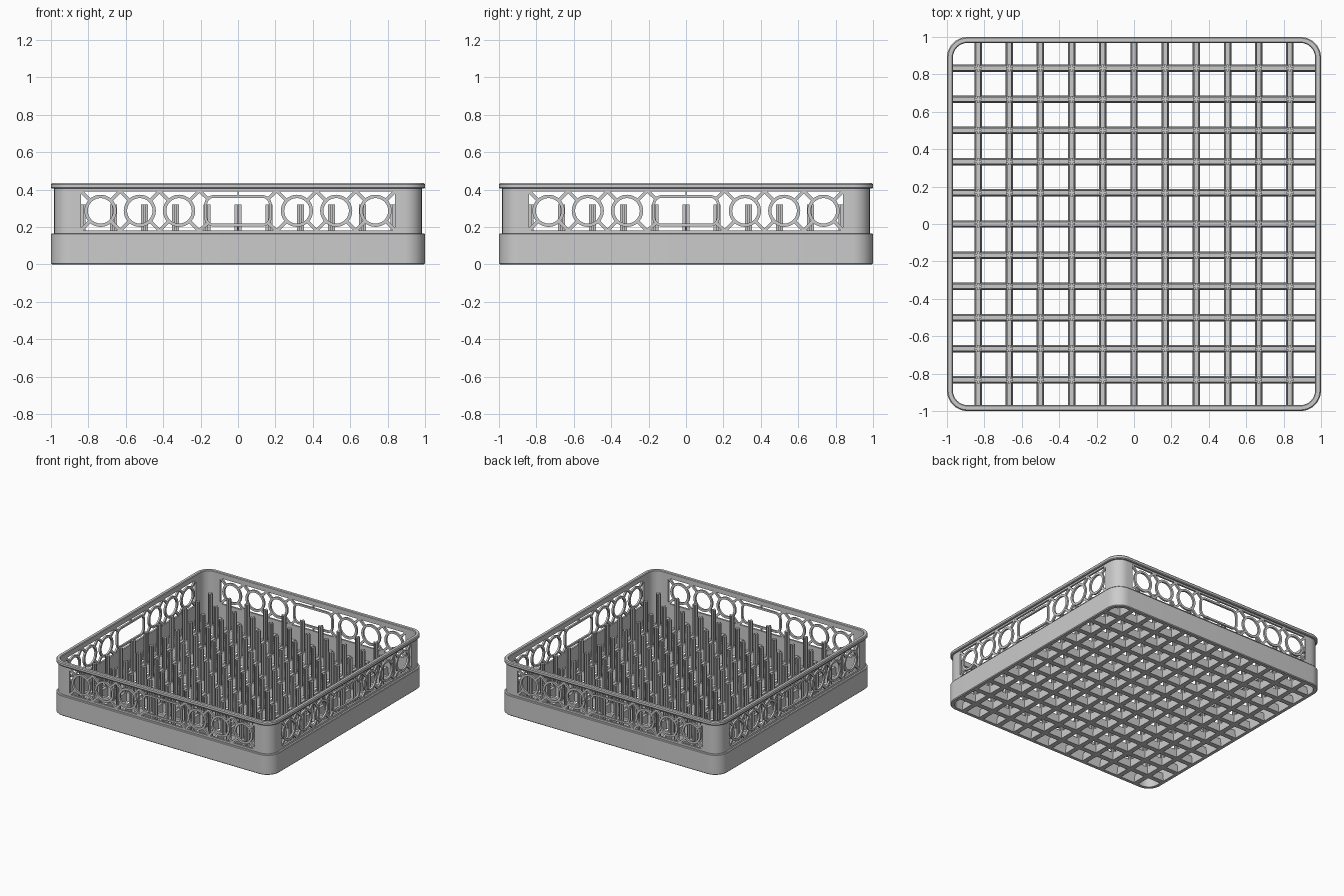
import bpy, bmesh, math
from mathutils import Matrix, Vector

if "Cube" in bpy.data.objects:
    bpy.data.objects.remove(bpy.data.objects["Cube"])


def finish(name, bm, smooth=True):
    bmesh.ops.remove_doubles(bm, verts=bm.verts, dist=1e-5)
    bmesh.ops.recalc_face_normals(bm, faces=bm.faces)
    me = bpy.data.meshes.new(name)
    bm.to_mesh(me)
    bm.free()
    ob = bpy.data.objects.new(name, me)
    bpy.context.collection.objects.link(ob)
    bpy.context.view_layer.objects.active = ob
    bpy.ops.object.select_all(action='DESELECT')
    ob.select_set(True)
    if smooth:
        bpy.ops.object.shade_smooth_by_angle(angle=math.radians(30))
    return ob


def rounded(hx, hy, r, n=8):
    """Outline of a rounded rectangle (a circle when hx = hy = r)."""
    pts = []
    for k, (sx, sy) in enumerate([(1, 1), (-1, 1), (-1, -1), (1, -1)]):
        for i in range(n + 1):
            a = math.pi / 2 * (k + i / n)
            pts.append((sx * (hx - r) + r * math.cos(a), sy * (hy - r) + r * math.sin(a)))
    return pts


def skin(bm, loops):
    """Join closed loops into a closed tube."""
    rows = [[bm.verts.new(p) for p in l] for l in loops]
    n = len(rows[0])
    for k, a in enumerate(rows):
        b = rows[(k + 1) % len(rows)]
        for i in range(n):
            j = (i + 1) % n
            bm.faces.new((a[i], a[j], b[j], b[i]))


def wall(name, profile):
    """Sweep an (inset, z) profile around the rounded square."""
    bm = bmesh.new()
    skin(bm, [[(x, y, z) for x, y in rounded(1 - d, 1 - d, 0.11 - d)] for d, z in profile])
    return finish(name, bm)


def box(bm, size, loc, rot=None):
    m = Matrix.Translation(loc) @ (rot or Matrix()) @ Matrix.Diagonal((*size, 1))
    bmesh.ops.create_cube(bm, size=1, matrix=m)


# Base skirt, upper wall and rolled rim
wall("base_skirt", [(0.032, 0), (0.006, 0), (0, 0.006), (0, 0.162), (0.004, 0.167), (0.032, 0.167)])
upper = wall("upper_wall", [(0.032, 0.16), (0.017, 0.16), (0.017, 0.412), (0.032, 0.412)])
wall("top_rim", [(0.032, 0.405), (0.005, 0.405), (0, 0.411), (0, 0.428), (0.006, 0.435), (0.027, 0.435), (0.032, 0.43)])

# Window openings through all four walls
ZC, CELL = 0.287, 0.21
bm = bmesh.new()
for sx in (-1, 1):
    box(bm, (0.2, 8 * CELL, 0.208), (sx, 0, ZC))
    box(bm, (8 * CELL, 0.2, 0.208), (0, sx, ZC))
cutter = finish("window_cutter", bm, False)
mod = upper.modifiers.new("windows", 'BOOLEAN')
mod.object, mod.operation, mod.solver = cutter, 'DIFFERENCE', 'EXACT'
bpy.context.view_layer.objects.active = upper
bpy.ops.object.modifier_apply(modifier=mod.name)
bpy.data.objects.remove(cutter)

# Lattice of rings and diagonal struts, one per side
Y0, Y1 = -0.983, -0.968


def band(bm, cx, hx, hz, r, t):
    out = [(cx + x, ZC + z) for x, z in rounded(hx, hz, r)]
    inn = [(cx + x, ZC + z) for x, z in rounded(hx - t, hz - t, r - t)]
    skin(bm, [[(x, y, z) for x, z in l] for l, y in ((out, Y0), (out, Y1), (inn, Y1), (inn, Y0))])


def strut(bm, p, q, w=0.018):
    d = Vector((q[0] - p[0], q[1] - p[1]))
    rot = Matrix.Rotation(-math.atan2(d.y, d.x), 4, 'Y')
    box(bm, (d.length, Y1 - Y0 - 0.001, w), ((p[0] + q[0]) / 2, (Y0 + Y1) / 2, (p[1] + q[1]) / 2), rot)


for k, side in enumerate(("front", "right", "back", "left")):
    bm = bmesh.new()
    for s in (-1, 1):
        for i in range(3):
            cx = s * CELL * (1.5 + i)
            band(bm, cx, 0.086, 0.086, 0.086, 0.018)
            for a in (-1, 1):
                for b in (-1, 1):
                    strut(bm, (cx + a * 0.056, ZC + b * 0.056), (cx + a * 0.106, ZC + b * 0.106))
        for b in (-1, 1):
            strut(bm, (s * 0.158, ZC + b * 0.062), (s * 0.208, ZC + b * 0.108))
    band(bm, 0, 0.18, 0.084, 0.05, 0.015)
    for b in (-1, 1):
        strut(bm, (0, ZC + b * 0.075), (0, ZC + b * 0.107), 0.008)
    bmesh.ops.rotate(bm, verts=bm.verts, matrix=Matrix.Rotation(k * math.pi / 2, 3, 'Z'))
    finish(side + "_lattice", bm)

# Floor grid of tapered bars
steps = [i / 6 for i in range(-5, 6)]
for k, name in enumerate(("floor_bars_across", "floor_bars_deep")):
    bm = bmesh.new()
    for p in steps:
        ends = []
        for x in (-0.975, 0.975):
            ends.append([bm.verts.new((x, p + y, z)) for y, z in
                         ((-0.02, 0), (0.02, 0), (0.012, 0.07), (-0.012, 0.07))])
        for i in range(4):
            j = (i + 1) % 4
            bm.faces.new((ends[0][i], ends[0][j], ends[1][j], ends[1][i]))
        for e in ends:
            bm.faces.new(e)
    bmesh.ops.rotate(bm, verts=bm.verts, matrix=Matrix.Rotation(k * math.pi / 2, 3, 'Z'))
    finish(name, bm, False)

# Cross-section pins standing at every crossing
bm = bmesh.new()
h, t = 0.019, 0.006
cross = [(h, -t), (h, t), (t, t), (t, h), (-t, h), (-t, t),
         (-h, t), (-h, -t), (-t, -t), (-t, -h), (t, -h), (t, -t)]
for px in steps:
    for py in steps:
        rows = [[bm.verts.new((px + x, py + y, z)) for x, y in cross] for z in (0.03, 0.32)]
        for i in range(12):
            j = (i + 1) % 12
            bm.faces.new((rows[0][i], rows[0][j], rows[1][j], rows[1][i]))
        for r in rows:
            bm.faces.new(r)
finish("pins", bm, False)
